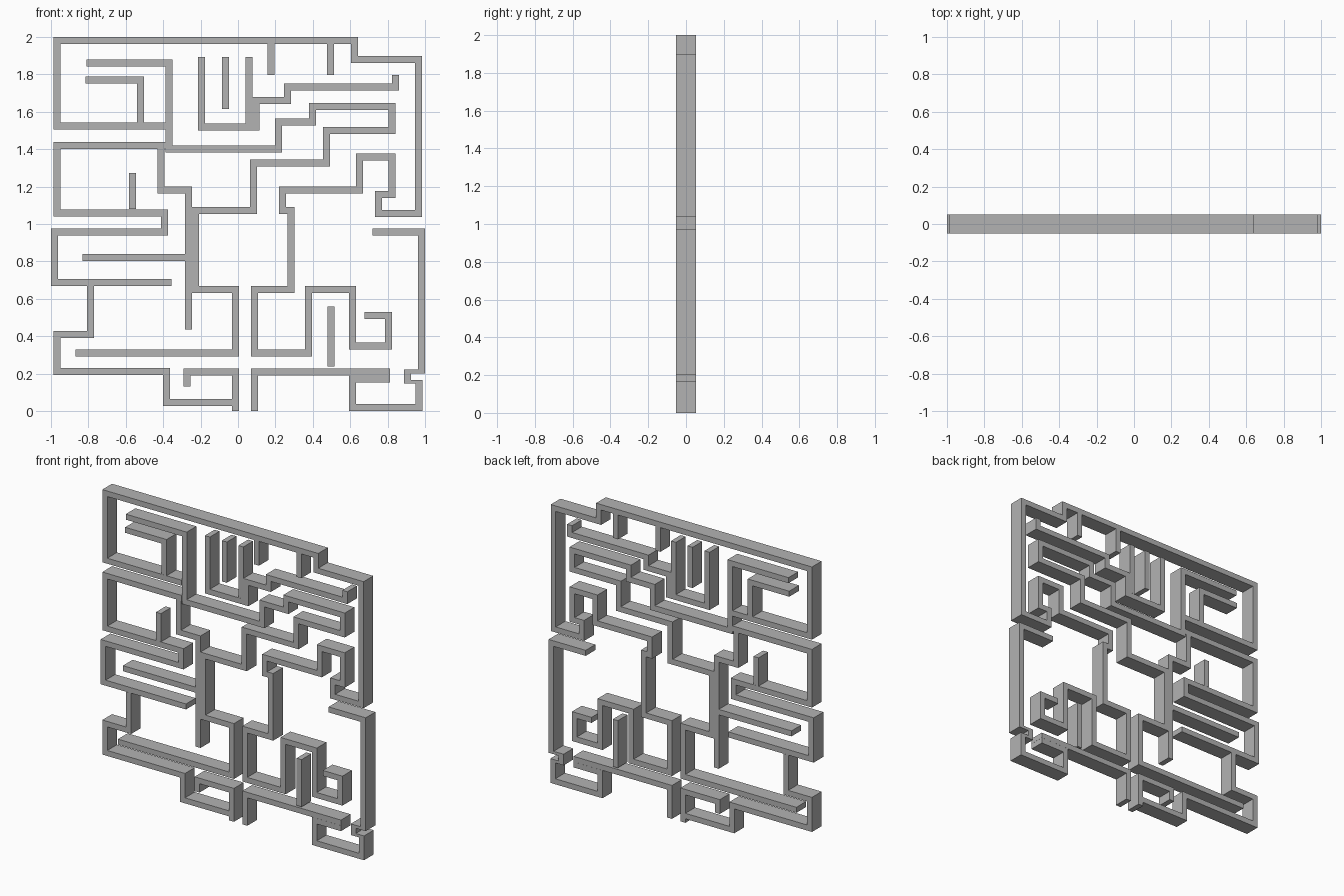
import bpy
import bmesh
from mathutils import Vector

HALF_WIDTH = 0.0188
HALF_DEPTH = 0.052

default_cube = bpy.data.objects.get("Cube")
if default_cube:
    bpy.data.objects.remove(default_cube, do_unlink=True)

grey = bpy.data.materials.new("plain_grey")
grey.use_nodes = True
colour = (0.45, 0.45, 0.45, 1)
grey.diffuse_color = colour
grey.node_tree.nodes["Principled BSDF"].inputs["Base Color"].default_value = colour


def build_wall(name, points, half):
    """Mitred ribbon along right-angled points, extruded through the depth."""
    bm = bmesh.new()
    normals = []
    for a, b in zip(points, points[1:]):
        direction = (b - a).normalized()
        normals.append(Vector((-direction.y, direction.x)))
    pairs = []
    for i, point in enumerate(points):
        # Ends use one normal, corners the sum of both neighbours
        offset = sum(normals[max(i - 1, 0):i + 1], Vector((0, 0))) * half
        pairs.append([bm.verts.new((p.x, -HALF_DEPTH, p.y))
                      for p in (point + offset, point - offset)])
    for (a, b), (c, d) in zip(pairs, pairs[1:]):
        bm.faces.new((a, b, d, c))
    grown = bmesh.ops.extrude_face_region(bm, geom=bm.faces[:])["geom"]
    moved = [v for v in grown if isinstance(v, bmesh.types.BMVert)]
    bmesh.ops.translate(bm, verts=moved, vec=(0, 2 * HALF_DEPTH, 0))
    bmesh.ops.recalc_face_normals(bm, faces=bm.faces[:])
    mesh = bpy.data.meshes.new(name)
    bm.to_mesh(mesh)
    bm.free()
    mesh.materials.append(grey)
    obj = bpy.data.objects.new(name, mesh)
    bpy.context.collection.objects.link(obj)


def trace(name, start, turns, axis, half):
    """Each turn is the next x or z, alternating from the given axis."""
    points = [Vector(start)]
    for value in turns:
        point = points[-1].copy()
        point[axis] = value
        points.append(point)
        axis = 1 - axis
    build_wall(name, points, half)


def across(name, start, *turns, half=HALF_WIDTH):
    trace(name, start, turns, 0, half)


def upright(name, start, *turns, half=HALF_WIDTH):
    trace(name, start, turns, 1, half)


# Long outer wall: top left room, over the top, down the right, into the spiral
across("outer_top_wall", (-0.388, 1.523), -0.968, 1.981, 0.623, 1.88, 0.965,
       1.055, 0.751, 1.157, 0.823, 1.357, 0.65, 1.181, 0.238, 1.071, 0.283,
       0.651, 0.088, 0.311, 0.377, 0.651, 0.612, 0.348, 0.805, 0.511, 0.676)

# Winding wall through the middle
across("central_wall", (-0.81, 1.861), -0.369, 1.4, 0.217, 1.545, 0.398,
       1.628, 0.823, 1.499, 0.473, 1.325, 0.083, 1.071, -0.228, 0.651,
       -0.013, 0.311, -0.869)

# Left side
across("left_wall", (-0.388, 1.419), -0.968, 1.06, -0.393, 0.956, -0.981,
       0.688, -0.356)
upright("left_inner_wall", (-0.412, 1.4), 1.181, -0.265, 0.436)
across("left_inner_bar", (-0.832, 0.822), -0.284)
upright("left_room_stub", (-0.564, 1.272), 1.079)
across("top_left_hook", (-0.815, 1.77), -0.521, 1.542)
upright("lower_left_wall", (-0.789, 0.669), 0.41, -0.968, 0.212, -0.382,
        0.046, -0.032)
upright("entrance_left_wall", (-0.013, 0), 0.209, -0.273, 0.13)

# Top middle cup and steps
upright("cup_wall", (-0.195, 1.893), 1.518, 0.096, 1.66, 0.265, 1.732,
        0.842, 1.797)
upright("cup_right_post", (0.058, 1.893), 1.537)
upright("cup_middle_post", (-0.067, 1.893), 1.615)
for side, x in (("left", 0.176), ("right", 0.495)):
    upright("top_stub_" + side, (x, 1.963), 1.797)

# Bottom right
upright("entrance_right_wall", (0.088, 0), 0.209, 0.813)
upright("lower_post", (0.497, 0.56), 0.238)
across("right_wall", (0.72, 0.956), 0.981, 0.202)
upright("bottom_right_box", (0.968, 0.166), 0.019, 0.612, 0.171, 0.813)

# Small notch joining the right wall to the box
across("notch_top", (0.887, 0.212), 0.962, half=0.01)
across("notch_bottom", (0.887, 0.156), 0.949, half=0.01)
upright("notch_post", (0.906, 0.202), 0.166)
